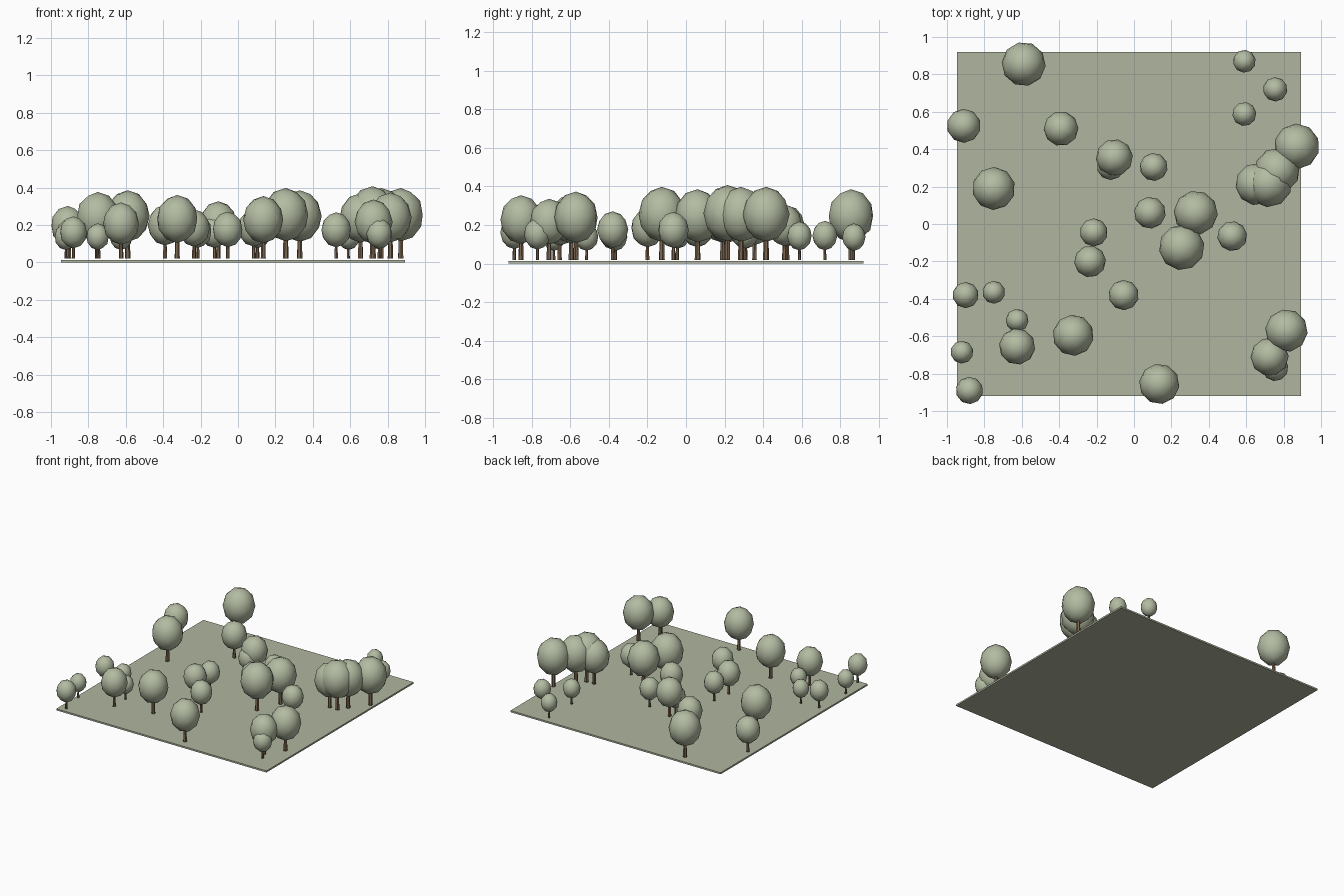
import bpy, bmesh, random
from mathutils import Matrix

if "Cube" in bpy.data.objects:
    bpy.data.objects.remove(bpy.data.objects["Cube"])

random.seed(4)


def material(name, rgb):
    m = bpy.data.materials.new(name)
    m.diffuse_color = (*rgb, 1)
    m.use_nodes = True
    m.node_tree.nodes["Principled BSDF"].inputs["Base Color"].default_value = m.diffuse_color
    return m


leaf = material("pale leaf green", (0.45, 0.50, 0.36))
grass = material("pale grass green", (0.43, 0.47, 0.345))
bark = material("bark brown", (0.20, 0.135, 0.08))


def make(name, bm, mat, smooth=False):
    me = bpy.data.meshes.new(name)
    bm.to_mesh(me)
    bm.free()
    me.materials.append(mat)
    for p in me.polygons:
        p.use_smooth = smooth
    ob = bpy.data.objects.new(name, me)
    bpy.context.collection.objects.link(ob)
    return ob


# Thin square ground plate
bm = bmesh.new()
bmesh.ops.create_cube(bm, size=1, matrix=Matrix.Translation((-0.027, 0, 0.0065))
                      @ Matrix.Diagonal((1.84, 1.84, 0.013, 1)))
make("ground_plate", bm, grass)

# Each tree: x, y, crown radius; every other size scales with the radius
BASE = 0.02
trees = [
    (-.59, .855, .118), (-.91, .525, .091), (-.75, .19, .115), (-.39, .51, .093),
    (-.105, .355, .099), (-.125, .31, .075), (.105, .305, .075), (-.215, -.045, .075),
    (-.235, -.20, .085), (.085, .06, .085), (.33, .06, .118), (.255, -.125, .122),
    (.525, -.065, .08), (-.055, -.38, .081), (-.325, -.595, .11), (-.625, -.655, .097),
    (-.625, -.515, .061), (-.75, -.365, .061), (-.90, -.38, .07), (-.92, -.685, .061),
    (-.88, -.89, .073), (.135, -.855, .108), (.815, -.57, .114), (.725, -.71, .102),
    (.755, -.77, .07), (.59, .87, .061), (.755, .72, .065), (.59, .588, .064),
    (.87, .415, .122), (.765, .285, .122), (.655, .213, .113), (.72, .215, .125),
]

for i, (x, y, r) in enumerate(trees):
    turn = Matrix.Rotation(random.uniform(0, 6.28), 4, 'Z')
    # Tapered trunk reaching into the crown
    h = 1.3 * r
    bm = bmesh.new()
    bmesh.ops.create_cone(bm, cap_ends=True, segments=6, radius1=0.13 * r, radius2=0.09 * r,
                          depth=h, matrix=Matrix.Translation((x, y, BASE + h / 2)) @ turn)
    make(f"trunk_{i + 1}", bm, bark)
    # Slightly tall rounded crown
    bm = bmesh.new()
    bmesh.ops.create_icosphere(bm, subdivisions=2, radius=1,
                               matrix=Matrix.Translation((x, y, BASE + 1.93 * r)) @ turn
                               @ Matrix.Diagonal((r, r, 1.17 * r, 1)))
    make(f"crown_{i + 1}", bm, leaf, smooth=True)
